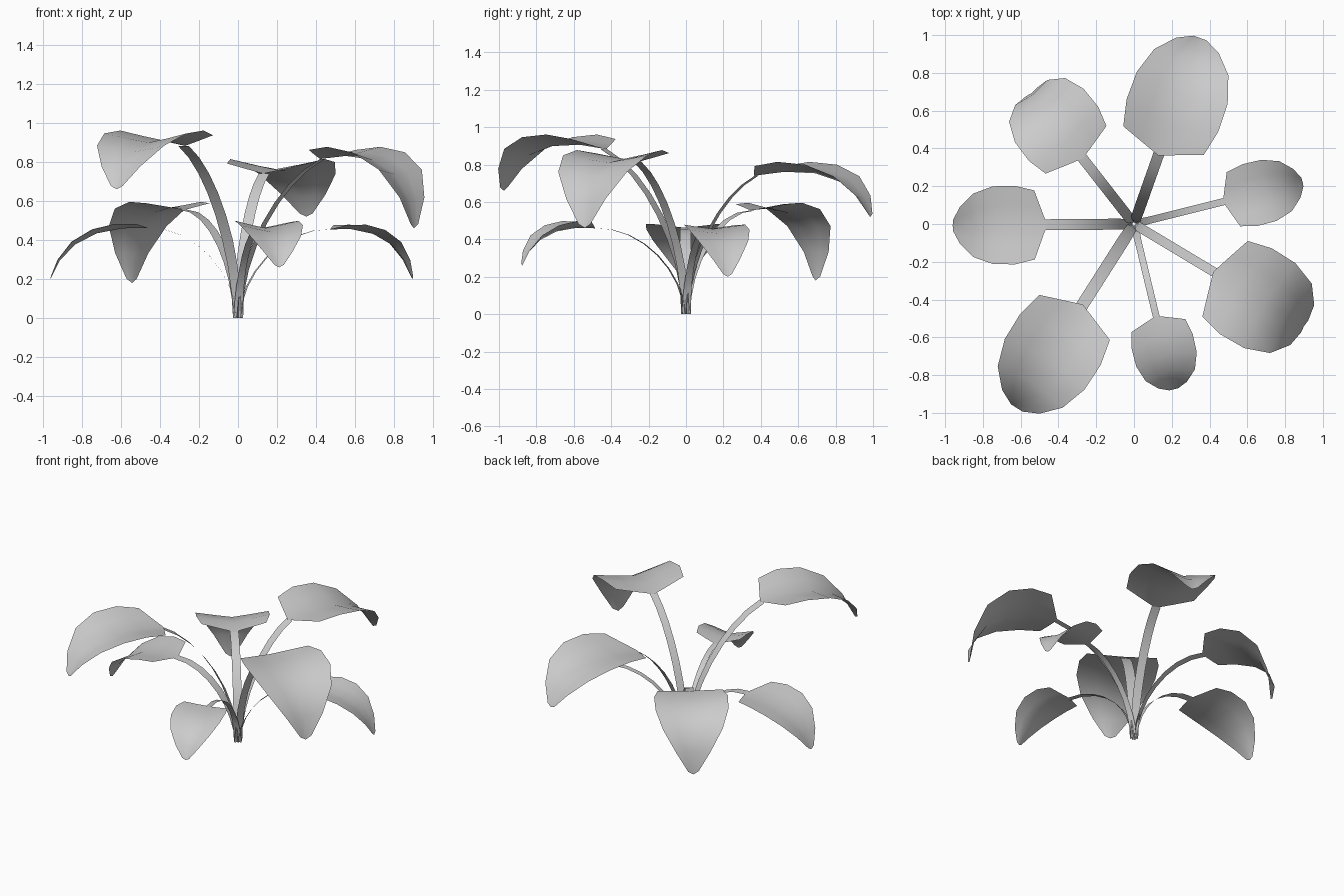
import bpy, math
from mathutils import Vector

if "Cube" in bpy.data.objects:
    bpy.data.objects.remove(bpy.data.objects["Cube"])


def bezier(p, t):
    a, b, c, d = (Vector(q) for q in p)
    s = 1 - t
    return a * s**3 + b * 3 * s * s * t + c * 3 * s * t * t + d * t**3


def add_sheet(name, rows, angle):
    """Grid surface from rows of (radial, side, height) points, turned to its angle."""
    ca, sa = math.cos(angle), math.sin(angle)
    n = len(rows[0])
    verts = [(r * ca - v * sa, r * sa + v * ca, z) for row in rows for r, v, z in row]
    faces = [(i * n + j, (i + 1) * n + j, (i + 1) * n + j + 1, i * n + j + 1)
             for i in range(len(rows) - 1) for j in range(n - 1)]
    me = bpy.data.meshes.new(name)
    me.from_pydata(verts, [], faces)
    me.shade_smooth()
    ob = bpy.data.objects.new(name, me)
    bpy.context.collection.objects.link(ob)


# blade stations: midrib parameter, rim parameter, relative half width, fold factor
STATIONS = [(0, .10, .87, .85), (.2, .26, .99, 1), (.42, .45, .98, 1),
            (.64, .65, .80, 1), (.84, .84, .46, .9), (1, .98, .14, .8)]

# angle, stem reach, stem height, tip reach, tip height, half width, fold,
# stem width, stem base rise, stem shoulder reach and height,
# blade lift near stem, blade lift near tip, tip curl
LEAVES = [
    (70.5, .385, .74, 1.045, .52, .26, .20, .058, .40, .50, .86, .055, .02, .86),
    (14, .485, .455, .92, .20, .17, .16, .038, .46, .46, 1.03, .015, -.035, .84),
    (-31, .49, .815, 1.05, .46, .268, .18, .05, .40, .50, .86, .045, .01, .96),
    (-76.5, .50, .46, .90, .26, .168, .24, .036, .46, .46, 1.03, .015, -.03, .85),
    (-122.5, .505, .882, 1.155, .66, .255, .21, .065, .40, .50, .86, .06, .025, .86),
    (180.5, .46, .462, .96, .20, .21, .13, .058, .46, .46, 1.03, .01, -.04, .84),
    (128, .44, .555, .88, .18, .235, .14, .055, .45, .46, 1.0, .04, -.015, 1.05),
]

for k, (deg, R, Z, RT, ZT, W, fold, sw, rise, sr, sh, l1, l2, curl) in enumerate(LEAVES, 1):
    ang = math.radians(deg)

    # flat ribbon stem arching outward
    path = [(.008, 0), (.01, rise * Z), (sr * R, sh * Z), (R + .015, Z)]
    rows = []
    for i in range(9):
        p = bezier(path, i / 8)
        w = (.05 + (sw - .05) * min(1, i / 3)) / 2
        rows.append([(p.x, s * w, p.y) for s in (1, -1)])
    add_sheet(f"stem_{k}", rows, ang)

    # drooping blade, folded up along the midrib
    L = RT - R
    rib = [(R, Z), (R + .45 * L, Z + l1), (R + curl * L, Z + l2), (RT, ZT)]
    rows = []
    for tm, te, hw, ff in STATIONS:
        row = []
        for f in (1, .5, 0, -.5, -1):
            t = tm + (te - tm) * abs(f)
            p = bezier(rib, t)
            d = (bezier(rib, t + .01) - bezier(rib, t - .01)).normalized()
            up = fold * ff * W * hw * abs(f) ** 1.1
            row.append((p.x - d.y * up, f * hw * W, p.y + d.x * up))
        rows.append(row)
    add_sheet(f"leaf_{k}", rows, ang)
